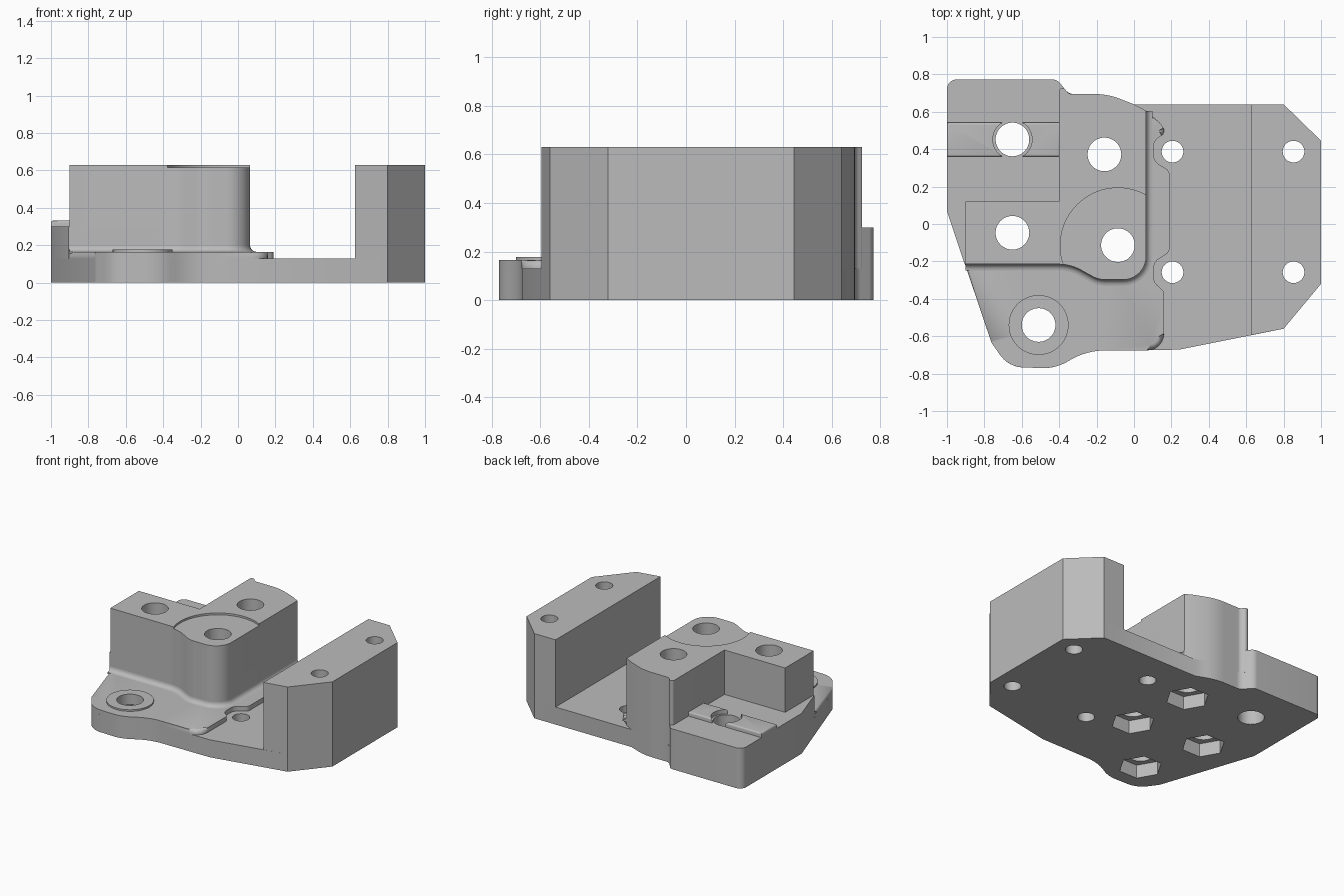
import bpy, bmesh, math
from mathutils import Vector

if "Cube" in bpy.data.objects:
    bpy.data.objects.remove(bpy.data.objects["Cube"], do_unlink=True)

grey = bpy.data.materials.new("plain_grey")
grey.use_nodes = True
grey.diffuse_color = (0.5, 0.5, 0.5, 1)
grey.node_tree.nodes["Principled BSDF"].inputs["Base Color"].default_value = (0.5, 0.5, 0.5, 1)

FLOOR, DECK, STEP, TOP = 0.13, 0.165, 0.30, 0.63
parts = []


def rounded(corners, steps=10):
    """Turn (x, y, radius) corners into a closed outline with filleted corners."""
    out = []
    for i, (x, y, r) in enumerate(corners):
        p = Vector((x, y, 0))
        if r == 0:
            out.append(p)
            continue
        a = Vector((*corners[i - 1][:2], 0)) - p
        b = Vector((*corners[(i + 1) % len(corners)][:2], 0)) - p
        half = a.angle(b) / 2
        t = min(r / math.tan(half), 0.49 * a.length, 0.49 * b.length)
        r = t * math.tan(half)
        a.normalize()
        b.normalize()
        centre = p + (a + b).normalized() * (r / math.sin(half))
        start, end = (p + a * t - centre).normalized(), (p + b * t - centre).normalized()
        out += [centre + start.slerp(end, k / steps) * r for k in range(steps + 1)]
    return out


def circle(x, y, r, n=48):
    return [Vector((x + r * math.cos(k * math.tau / n), y + r * math.sin(k * math.tau / n), 0))
            for k in range(n)]


def rectangle(x0, x1, y0, y1):
    return [Vector((x, y, 0)) for x, y in ((x0, y0), (x1, y0), (x1, y1), (x0, y1))]


def finish(name, bm):
    bmesh.ops.recalc_face_normals(bm, faces=bm.faces)
    mesh = bpy.data.meshes.new(name)
    bm.to_mesh(mesh)
    bm.free()
    obj = bpy.data.objects.new(name, mesh)
    bpy.context.collection.objects.link(obj)
    return obj


def prism(name, outlines, z0, z1, bevel=0, part=True):
    """Extrude closed outlines upward, optionally rounding the top rim."""
    bm = bmesh.new()
    rims = []
    for outline in outlines:
        low = [bm.verts.new((p.x, p.y, z0)) for p in outline]
        high = [bm.verts.new((p.x, p.y, z1)) for p in outline]
        bm.faces.new(low[::-1])
        rims += bm.faces.new(high).edges
        for i in range(len(low)):
            bm.faces.new((low[i - 1], low[i], high[i], high[i - 1]))
    if bevel:
        bmesh.ops.bevel(bm, geom=rims, offset=bevel, segments=4, profile=0.5,
                        affect='EDGES', clamp_overlap=False)
    obj = finish(name, bm)
    if part:
        parts.append(obj)
    return obj


def cut(obj, cutter):
    mod = obj.modifiers.new("cut", 'BOOLEAN')
    mod.operation, mod.solver, mod.object = 'DIFFERENCE', 'EXACT', cutter
    bpy.context.view_layer.objects.active = obj
    bpy.ops.object.modifier_apply(modifier=mod.name)


# Shared stretches of outline
lobe = [(-0.762, -0.635, 0.08), (-0.67, -0.765, 0.2), (-0.42, -0.772, 0.25), (-0.25, -0.676, 0.4)]
back_curve = [(0, 0.64, 0), (-0.14, 0.695, 0.4), (-0.35, 0.695, 0.06)]
step_back = [(-0.41, 0.772, 0.05), (-1, 0.772, 0.05)]
left_edge = (-1, 0.07, 0)

# Base plate and side wall
base = prism("base_plate", [rounded(
    [left_edge] + lobe + [(0.24, -0.672, 0), (0.8, -0.56, 0), (1, -0.32, 0),
                          (1, 0.445, 0), (0.8, 0.64, 0)] + back_curve + step_back)], 0, FLOOR)
prism("side_wall", [rounded([(0.625, -0.594, 0), (0.8, -0.56, 0), (1, -0.32, 0),
                             (1, 0.445, 0), (0.8, 0.64, 0), (0.625, 0.64, 0)])], FLOOR, TOP)

# Raised deck with a rounded rim, scalloped around the two inner screw holes
prism("raised_deck", [rounded(
    [(-0.949, -0.08, 0)] + lobe +
    [(0.16, -0.676, 0.09), (0.16, -0.36, 0.03), (0.105, -0.31, 0.06), (0.105, -0.205, 0.06),
     (0.19, -0.15, 0.04), (0.19, 0.285, 0.04), (0.105, 0.335, 0.06), (0.105, 0.445, 0.06),
     (0.172, 0.49, 0.03), (0.14, 0.54, 0.06), (0.06, 0.605, 0), (-0.05, 0.6, 0)], 6)],
    FLOOR, DECK, bevel=0.028)

# Low rear step and tall block
prism("rear_step", [rounded([left_edge, (-0.905, -0.215, 0), (-0.42, -0.215, 0),
                             (-0.35, 0.695, 0)] + step_back)], FLOOR, STEP)
tall_front = [(-0.9, -0.215, 0), (-0.34, -0.215, 0.25), (-0.19, -0.298, 0.15),
              (0.065, -0.298, 0.16), (0.065, 0.605, 0)]
tall = prism("tall_block", [rounded(
    tall_front + back_curve + [(-0.372, 0.725, 0.01), (-0.4, 0.725, 0.025),
                               (-0.4, 0.12, 0), (-0.9, 0.12, 0)])], FLOOR, TOP)

# Cove where the tall block meets the deck
path = rounded(tall_front)
cove = 0.033
section = [(-0.01, -0.01), (-0.01, cove)]
section += [(cove * (1 - math.cos(a)), cove * (1 - math.sin(a)))
            for a in (k * math.pi / 12 for k in range(7))] + [(cove, -0.01)]
bm = bmesh.new()
rings = []
for i, p in enumerate(path):
    along = (path[min(i + 1, len(path) - 1)] - path[max(i - 1, 0)]).normalized()
    out = Vector((along.y, -along.x, 0))
    rings.append([bm.verts.new(p + out * d + Vector((0, 0, DECK + h))) for d, h in section])
for r0, r1 in zip(rings, rings[1:]):
    for k in range(len(section)):
        bm.faces.new((r0[k - 1], r0[k], r1[k], r1[k - 1]))
bm.faces.new(rings[0])
bm.faces.new(rings[-1][::-1])
parts.append(finish("block_cove", bm))

# Boss on the front lobe and locating pads on the rear step
prism("front_boss", [circle(-0.51, -0.54, 0.16)], FLOOR, 0.177)
pads = prism("locating_pads", [rectangle(-1, -0.705, 0.36, 0.543),
                               rectangle(-0.595, -0.395, 0.36, 0.543)],
             STEP - 0.01, 0.332, bevel=0.012)

# Cutters: through holes, nut pockets, shallow recess and pad clearance
nut_bores = [(-0.158, 0.372), (-0.65, -0.047), (-0.086, -0.113), (-0.51, -0.54)]
pin_hole = (-0.65, 0.452)
screws = [(x, y) for x in (0.206, 0.853) for y in (-0.258, 0.387)]
holes = prism("hole_cutter", [circle(*c, 0.09) for c in nut_bores + [pin_hole]] +
              [circle(*c, 0.058, 32) for c in screws], -0.2, 1, part=False)
pockets = prism("pocket_cutter", [circle(*c, 0.148, 6) for c in nut_bores], -0.2, 0.1, part=False)
recess = prism("recess_cutter", [circle(-0.086, -0.115, 0.308, 96)], TOP - 0.014, 1, part=False)
clearance = prism("clearance_cutter", [circle(*pin_hole, 0.105)], 0.1, 1, part=False)

cut(base, pockets)
cut(tall, recess)
cut(pads, clearance)
for obj in parts:
    if obj not in (pads,) and obj.name != "block_cove":
        cut(obj, holes)
for cutter in (holes, pockets, recess, clearance):
    bpy.data.objects.remove(cutter, do_unlink=True)

# Colour and shading
for obj in parts:
    obj.data.materials.clear()
    obj.data.materials.append(grey)
    bpy.ops.object.select_all(action='DESELECT')
    obj.select_set(True)
    bpy.context.view_layer.objects.active = obj
    bpy.ops.object.shade_smooth_by_angle(angle=math.radians(30))
